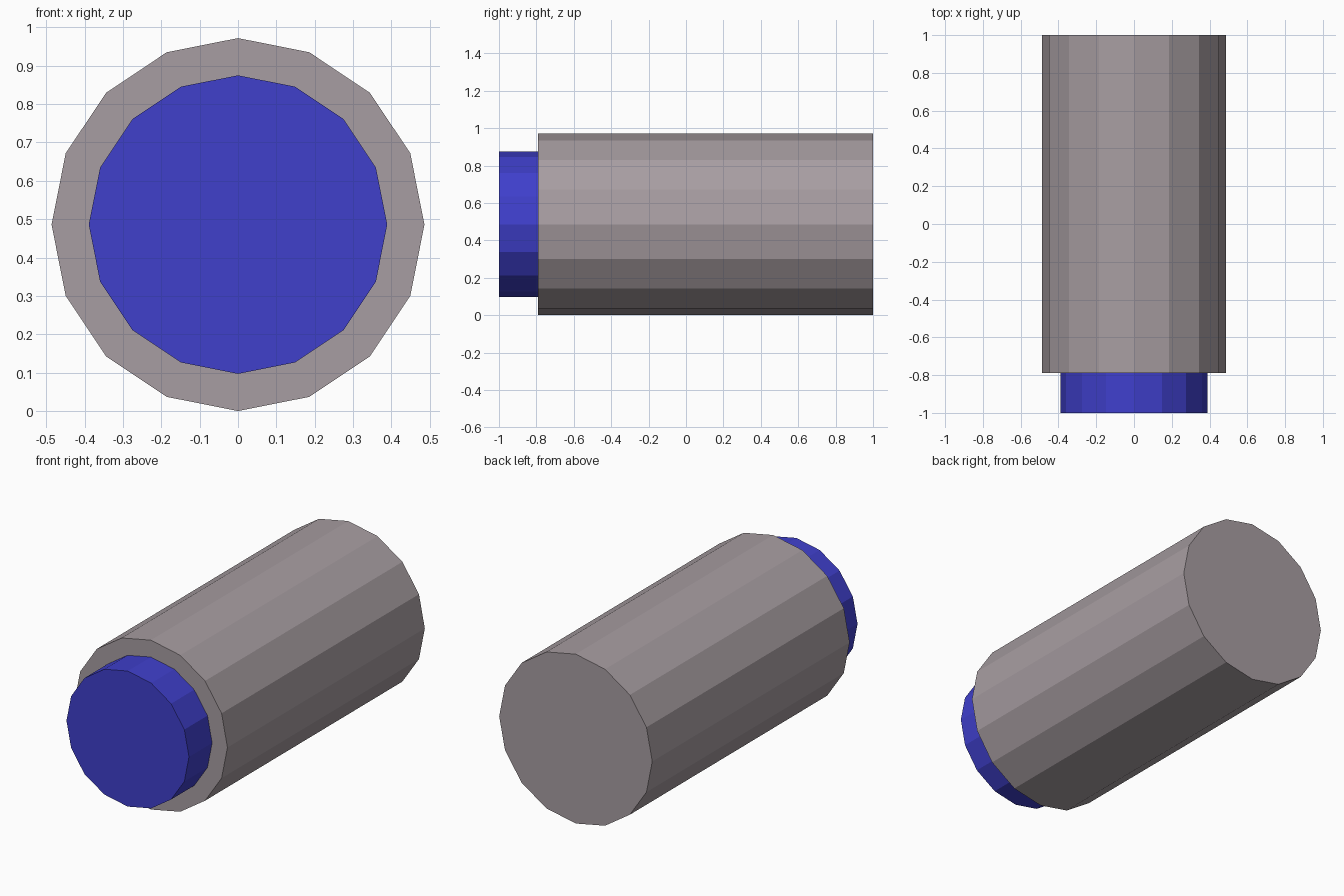
import bpy, bmesh
from math import pi
from mathutils import Matrix, Vector

if "Cube" in bpy.data.objects:
    bpy.data.objects.remove(bpy.data.objects["Cube"])

SIDES = 16
R_BODY, R_CAP = 0.486, 0.389
Y_FRONT, Y_STEP, Y_BACK = -1.0, -0.79, 1.0


def material(name, colour):
    mat = bpy.data.materials.new(name)
    mat.diffuse_color = (*colour, 1)
    mat.use_nodes = True
    mat.node_tree.nodes["Principled BSDF"].inputs["Base Color"].default_value = mat.diffuse_color
    return mat


# Barrel: a 16-sided cylinder lying along y with a corner at the top
bm = bmesh.new()
bmesh.ops.create_cone(
    bm, cap_ends=True, segments=SIDES, radius1=R_BODY, radius2=R_BODY,
    depth=Y_BACK - Y_STEP,
    matrix=Matrix.Translation((0, (Y_BACK + Y_STEP) / 2, R_BODY))
    @ Matrix.Rotation(pi / 2, 4, 'X'))
bm.normal_update()
front = min(bm.faces, key=lambda f: f.calc_center_median().y)

# Front shoulder: inset the end face to the plug radius
bmesh.ops.inset_region(bm, faces=[front], thickness=0.01)
centre = Vector((0, Y_STEP, R_BODY))
for v in front.verts:
    v.co = centre + (v.co - centre).normalized() * R_CAP

# Blue end plug: extrude the inset face forward
new = bmesh.ops.extrude_discrete_faces(bm, faces=[front])["faces"][0]
for v in new.verts:
    v.co.y = Y_FRONT
for f in {f for e in new.edges for f in e.link_faces}:
    f.material_index = 1
bm.normal_update()

mesh = bpy.data.meshes.new("barrel_with_end_plug")
bm.to_mesh(mesh)
bm.free()
mesh.materials.append(material("warm_grey", (0.39, 0.34, 0.36)))
mesh.materials.append(material("blue", (0.05, 0.05, 0.60)))
obj = bpy.data.objects.new("barrel_with_end_plug", mesh)
bpy.context.collection.objects.link(obj)
